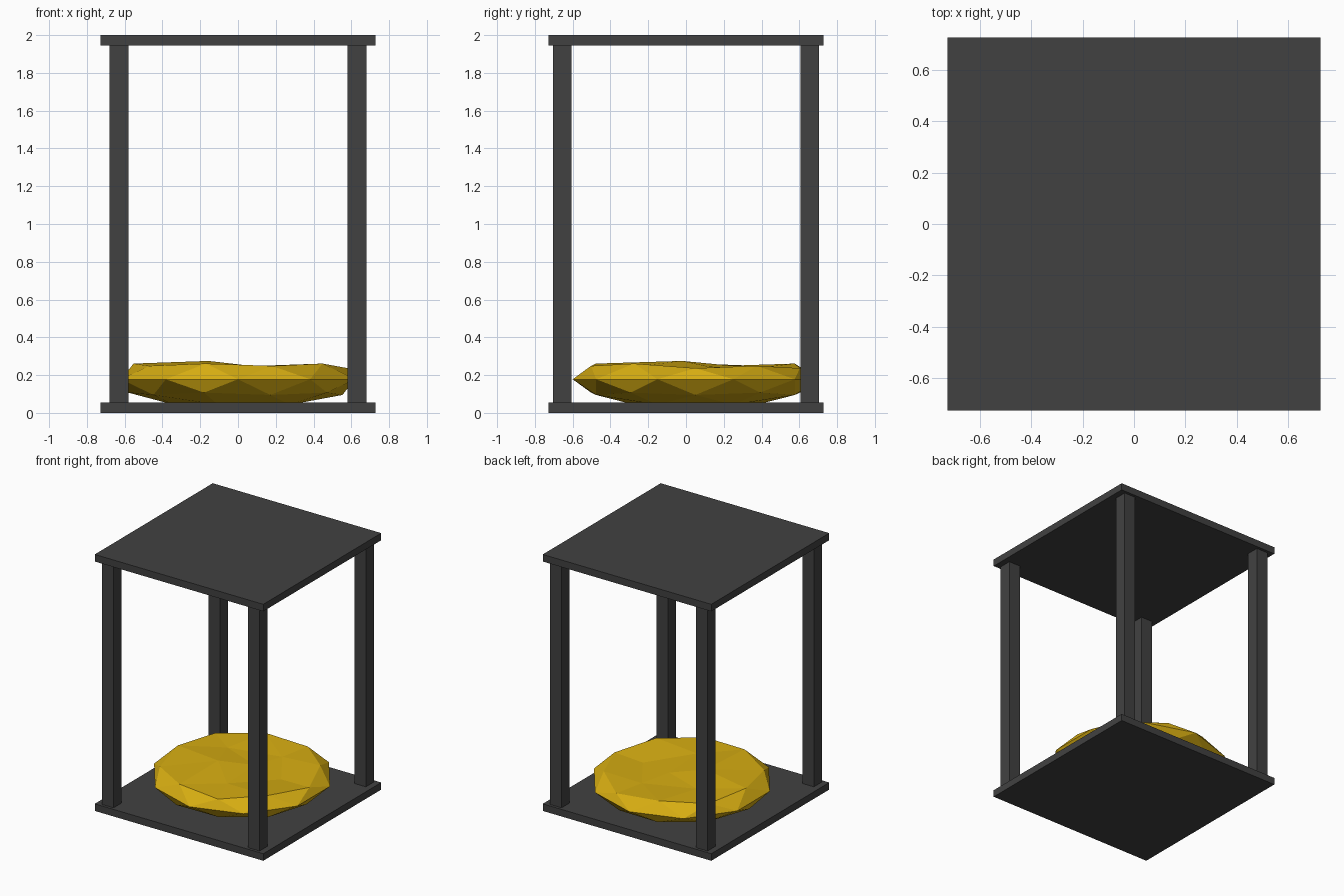
import bpy, bmesh, math

if "Cube" in bpy.data.objects:
    bpy.data.objects.remove(bpy.data.objects["Cube"])


def material(name, rgb):
    m = bpy.data.materials.new(name)
    m.diffuse_color = (*rgb, 1)
    m.use_nodes = True
    m.node_tree.nodes["Principled BSDF"].inputs["Base Color"].default_value = m.diffuse_color
    return m


GREY = material("charcoal", (0.053, 0.053, 0.053))
GOLD = material("gold_sand", (0.68, 0.42, 0.006))


def finish(bm, name, mat):
    mesh = bpy.data.meshes.new(name)
    bm.to_mesh(mesh)
    bm.free()
    mesh.materials.append(mat)
    ob = bpy.data.objects.new(name, mesh)
    bpy.context.collection.objects.link(ob)
    return ob


def box(name, centre, size, mat):
    bm = bmesh.new()
    bmesh.ops.create_cube(bm, size=1)
    for v in bm.verts:
        v.co = [c + s * p for c, s, p in zip(centre, size, v.co)]
    return finish(bm, name, mat)


# Base and lid plates
box("base_plate", (0, 0, 0.0275), (1.454, 1.454, 0.055), GREY)
box("lid_plate", (0, 0, 1.9725), (1.454, 1.454, 0.055), GREY)

# Four corner posts
for sx, side in ((-1, "left"), (1, "right")):
    for sy, end in ((-1, "front"), (1, "back")):
        box(f"{end}_{side}_post", (sx * 0.63, sy * 0.655, 1.0), (0.1, 0.1, 1.91), GREY)

# Sand pile: squashed icosphere with a caved-in, uneven crown
bm = bmesh.new()
bmesh.ops.create_icosphere(bm, subdivisions=2, radius=1)
crown = {0: (0.33, 0.06, 0.228), 72: (0.13, 0.36, 0.236), 144: (-0.26, 0.24, 0.25),
         -144: (-0.157, -0.02, 0.275), -72: (0.08, -0.25, 0.248)}
for v in bm.verts:
    x, y, z = v.co
    if z > 0.95:
        v.co = (0.06, 0.12, 0.245)
    elif z > 0.75:
        a = math.degrees(math.atan2(y, x))
        v.co = crown[min(crown, key=lambda k: abs(k - a))]
    else:
        v.co = (x * 0.65, y * 0.65 + 0.05, z * 0.158 + 0.178)
        # slumped side towards the back right
        if z > 0.3 and x + y > 0.6:
            v.co.z -= 0.012
finish(bm, "sand_pile", GOLD)
